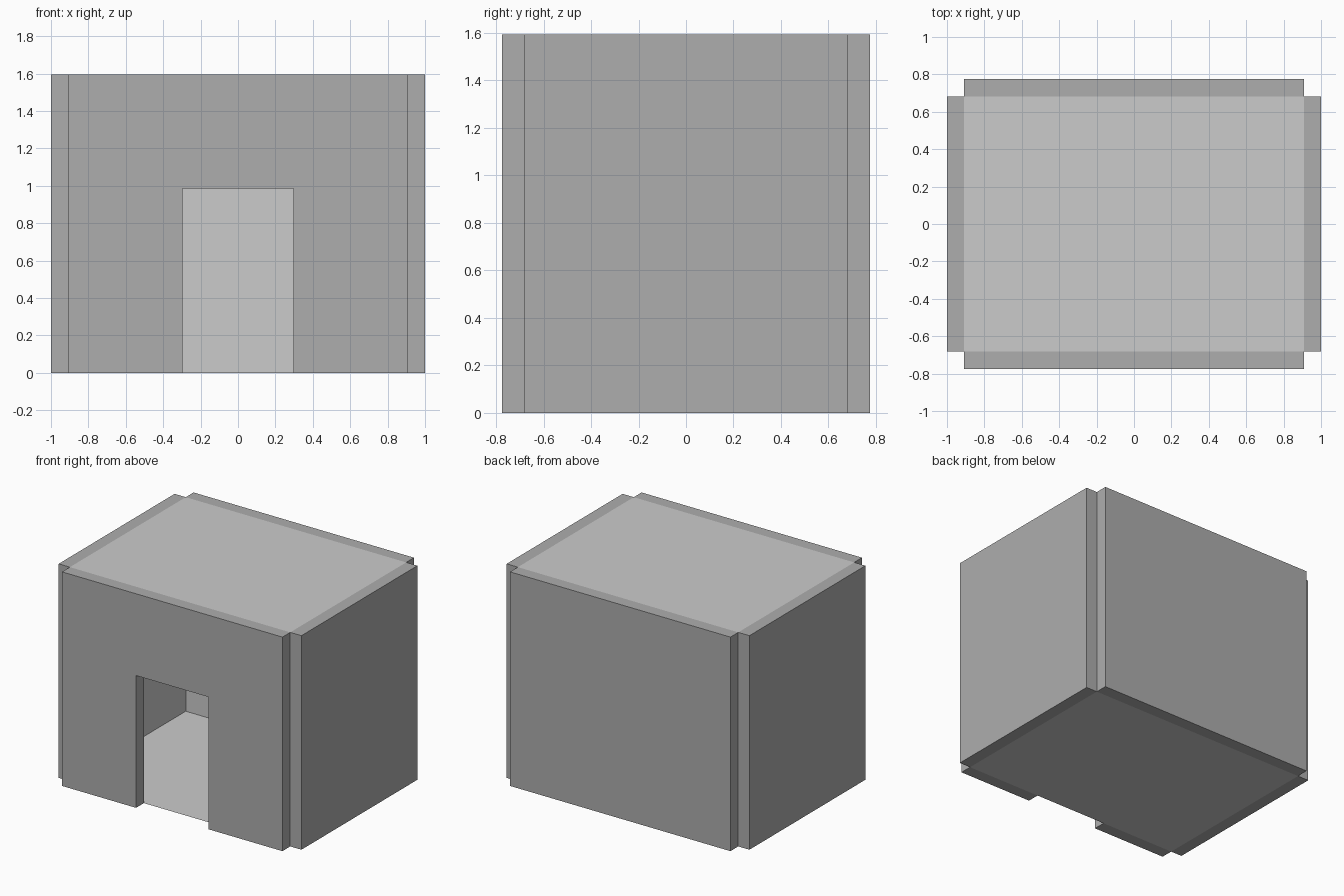
import bpy, bmesh
from mathutils import Vector

if "Cube" in bpy.data.objects:
    bpy.data.objects.remove(bpy.data.objects["Cube"])

X, Y, H, T = 0.908, 0.682, 1.594, 0.092   # room half sizes, height, wall thickness
DX, DZ = 0.298, 0.985                     # doorway half width, height


def grey(name, v):
    m = bpy.data.materials.new(name)
    m.diffuse_color = (v, v, v, 1)
    m.use_nodes = True
    m.node_tree.nodes["Principled BSDF"].inputs["Base Color"].default_value = m.diffuse_color
    return m


LIGHT, DARK = grey("room_grey", 0.6), grey("wall_grey", 0.42)


def panel(name, points, outward=None):
    """Flat light panel; with an outward direction it gains a dark outer wall."""
    bm = bmesh.new()
    inner = bm.faces.new([bm.verts.new(p) for p in points])
    if outward:
        out = bmesh.ops.extrude_face_region(bm, geom=[inner], use_keep_orig=True)["geom"]
        bmesh.ops.translate(bm, vec=Vector(outward) * T,
                            verts=[g for g in out if isinstance(g, bmesh.types.BMVert)])
        for f in bm.faces:
            f.material_index = 0 if f == inner else 1
    bmesh.ops.recalc_face_normals(bm, faces=bm.faces[:])
    me = bpy.data.meshes.new(name)
    bm.to_mesh(me)
    bm.free()
    me.materials.append(LIGHT)
    me.materials.append(DARK)
    ob = bpy.data.objects.new(name, me)
    bpy.context.collection.objects.link(ob)


# Front wall with doorway
door_outline = [(-X, 0), (-DX, 0), (-DX, DZ), (DX, DZ), (DX, 0), (X, 0), (X, H), (-X, H)]
panel("front_wall", [(x, -Y, z) for x, z in door_outline], (0, -1, 0))

# Plain back wall
panel("back_wall", [(x, Y, z) for x, z in [(-X, 0), (X, 0), (X, H), (-X, H)]], (0, 1, 0))

# Side walls
for side, s in (("left", -1), ("right", 1)):
    panel(side + "_wall", [(s * X, y, z) for y, z in [(-Y, 0), (Y, 0), (Y, H), (-Y, H)]], (s, 0, 0))

# Floor and ceiling
for name, z in (("floor", 0), ("ceiling", H)):
    panel(name, [(-X, -Y, z), (X, -Y, z), (X, Y, z), (-X, Y, z)])
